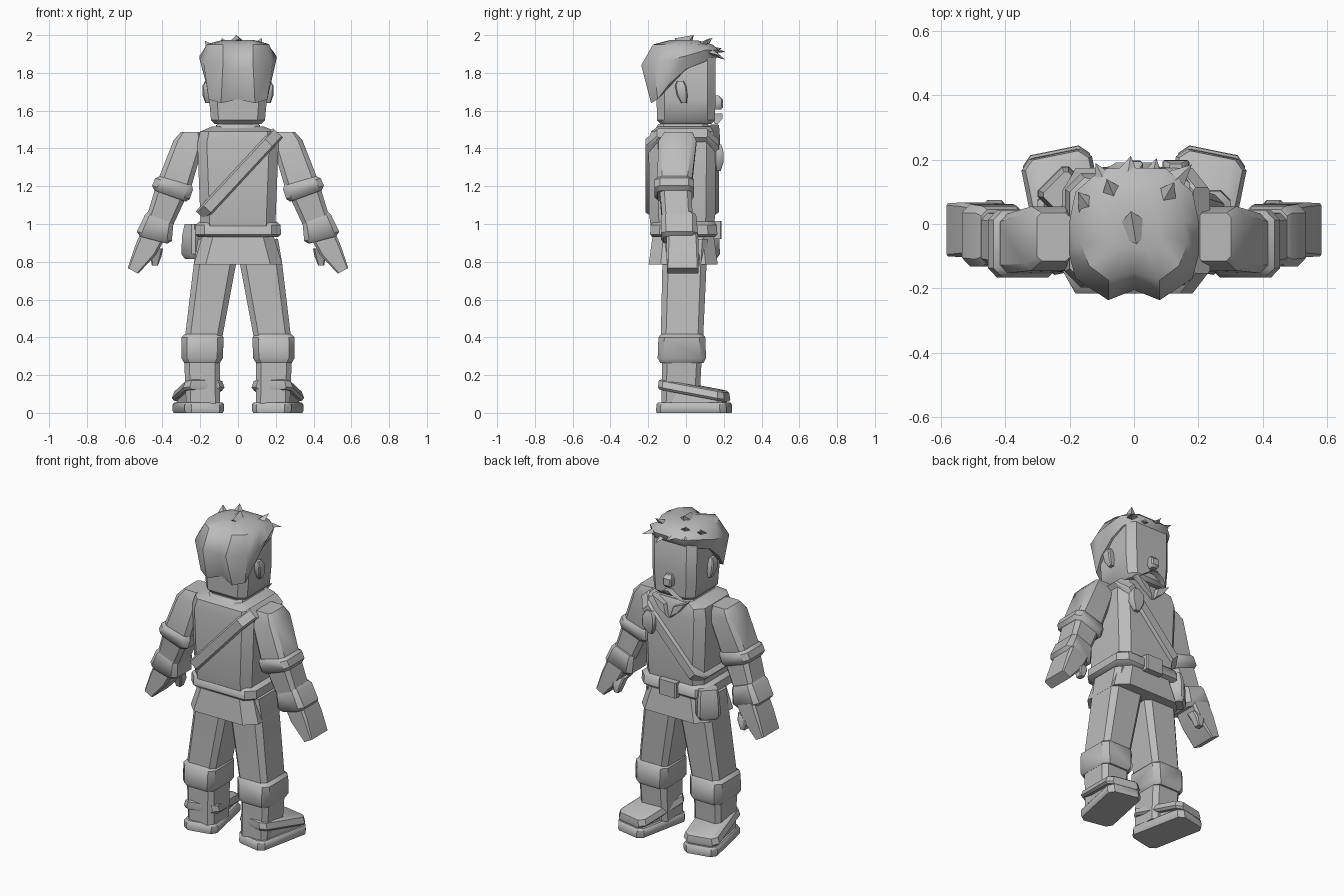
import bpy, bmesh, math
from mathutils import Vector, Matrix

grey = bpy.data.materials.new("plain_grey")
grey.diffuse_color = (0.5, 0.5, 0.5, 1)


def finish(name, bm, angle=38):
    bmesh.ops.recalc_face_normals(bm, faces=bm.faces)
    me = bpy.data.meshes.new(name)
    bm.to_mesh(me)
    bm.free()
    me.materials.append(grey)
    me.shade_smooth()
    me.set_sharp_from_angle(angle=math.radians(angle))
    ob = bpy.data.objects.new(name, me)
    bpy.context.collection.objects.link(ob)
    return ob


def skin(name, rings, cap_top=True, cap_end=True, angle=38):
    """Join rings of equal point count into a closed skin."""
    bm = bmesh.new()
    vs = [[bm.verts.new(p) for p in r] for r in rings]
    n = len(vs[0])
    for a, b in zip(vs, vs[1:]):
        for i in range(n):
            j = (i + 1) % n
            bm.faces.new((a[i], a[j], b[j], b[i]))
    if cap_top:
        bm.faces.new(vs[0])
    if cap_end:
        bm.faces.new(vs[-1])
    return finish(name, bm, angle)


def section(x, y, z, hx, hy, tilt=0, yaw=0, pitch=0, cut=0.28):
    """Rectangle with cut corners, as eight points."""
    c = cut * min(hx, hy)
    pts = [(hx, hy - c), (hx - c, hy), (c - hx, hy), (-hx, hy - c),
           (-hx, c - hy), (c - hx, -hy), (hx - c, -hy), (hx, c - hy)]
    m = (Matrix.Rotation(math.radians(yaw), 3, 'Z')
         @ Matrix.Rotation(math.radians(-tilt), 3, 'Y')
         @ Matrix.Rotation(math.radians(pitch), 3, 'X'))
    return [Vector((x, y, z)) + m @ Vector((px, py, 0)) for px, py in pts]


def loft(name, stations, side=1, cut=0.28, angle=38):
    rings = [section(*s, cut=cut) for s in stations]
    return skin(name, [[(p.x * side, p.y, p.z) for p in r] for r in rings], angle=angle)


def spike(name, base, tip, w, d):
    """Hair tuft: four-sided tapering point."""
    b, t = Vector(base), Vector(tip)
    ax = (t - b).normalized()
    u = ax.cross(Vector((0, 0, 1)) if abs(ax.z) < .8 else Vector((0, 1, 0))).normalized()
    v = ax.cross(u)
    bm = bmesh.new()
    r = [bm.verts.new(b + q) for q in (u * w, v * d, -u * w, -v * d)]
    top = bm.verts.new(t)
    bm.faces.new(r)
    for i in range(4):
        bm.faces.new((r[i], r[(i + 1) % 4], top))
    return finish(name, bm, 20)


# Torso, neck and collar
loft("torso", [(0, -.02, .97, .195, .165), (0, -.02, 1.05, .2, .175),
               (0, -.02, 1.43, .215, .178), (0, -.02, 1.49, .2, .165),
               (0, -.01, 1.515, .14, .14)])
loft("neck", [(0, -.01, 1.48, .09, .09), (0, -.01, 1.56, .09, .09)])
loft("collar", [(0, -.015, 1.50, .125, .15), (0, -.015, 1.53, .11, .13)])
for s in (1, -1):
    loft("collar_flap", [(.075, .15, 1.505, .05, .025, 25), (.04, .16, 1.44, .035, .02, 35),
                         (.01, .155, 1.41, .008, .012, 35)], s)

# Shoulder strap looping round the torso
along = Vector((.68, 0, .733))
across = Vector((-.733, 0, .68))
mid = Vector((.0, -.02, 1.255))
loop = [(-.29, .13), (-.24, .188), (.24, .188), (.31, .13),
        (.31, -.13), (.24, -.19), (-.24, -.19), (-.29, -.13)]
skin("shoulder_strap", [[mid + along * u + Vector((0, y * k, 0)) + across * w for u, y in loop]
                        for w, k in ((-.036, .95), (-.026, 1.03), (.026, 1.03), (.036, .95))])
loft("strap_clasp", [(.13, .172, 1.42, .02, .015), (.13, .175, 1.39, .04, .022),
                     (.13, .175, 1.33, .042, .024), (.125, .172, 1.28, .015, .012)])

# Belt, skirt, buckle and pouches
loft("belt", [(0, -.012, .93, .21, .165), (0, -.012, .945, .228, .178),
              (0, -.012, .995, .225, .175), (0, -.012, 1.012, .205, .16)])
loft("skirt", [(0, -.015, .95, .185, .16), (0, -.015, .785, .235, .183)], cut=.35)
loft("buckle", [(0, .165, .92, .06, .024), (0, .165, 1.015, .06, .024)])
loft("side_pouch", [(-.225, .105, .815, .05, .04, 0, 45), (-.225, .105, .84, .068, .052, 0, 45),
                    (-.225, .105, .94, .065, .05, 0, 45), (-.225, .105, 1.0, .055, .035, 0, 45)])

for s in (1, -1):
    # Arms
    loft("upper_arm", [(.25, -.04, 1.487, .052, .075), (.262, -.045, 1.43, .08, .1, 10),
                       (.34, -.062, 1.20, .09, .092, 20)], s)
    loft("elbow_cuff", [(.33, -.062, 1.228, .09, .092, 16), (.338, -.062, 1.212, .104, .104, 17),
                        (.355, -.062, 1.168, .106, .104, 20), (.36, -.06, 1.148, .088, .09, 20)], s)
    loft("forearm", [(.355, -.055, 1.17, .085, .085, 20), (.42, -.045, 1.0, .072, .08, 23)], s)
    loft("wrist_cuff", [(.41, -.038, 1.04, .07, .083, 21), (.418, -.038, 1.02, .08, .094, 21),
                        (.443, -.035, .935, .096, .097, 15), (.447, -.035, .915, .075, .085, 15)], s)
    loft("hand", [(.45, -.02, .94, .065, .083, 20), (.49, -.018, .86, .06, .085, 25),
                  (.556, -.018, .752, .031, .083, 28)], s, cut=.2)
    loft("thumb", [(.425, .025, .87, .028, .03), (.435, .045, .83, .03, .03),
                   (.44, .05, .78, .016, .02)], s)

    # Legs and boots
    loft("leg", [(.112, -.005, .92, .1, .12), (.122, -.008, .79, .112, .117),
                 (.185, -.022, .38, .098, .112)], s)
    loft("knee_cuff", [(.185, -.022, .418, .095, .11), (.188, -.022, .40, .112, .124),
                       (.19, -.022, .29, .11, .128), (.19, -.022, .265, .095, .115)], s)
    loft("shin", [(.19, -.022, .28, .095, .105), (.185, -.03, .05, .09, .1)], s)
    loft("sole", [(.21, .043, 0, .1, .188, 0, -11.5), (.21, .043, .012, .106, .19, 0, -11.5),
                  (.21, .043, .045, .106, .188, 0, -11.5), (.21, .043, .056, .098, .18, 0, -11.5)], s)
    loft("boot_toe", [(.215, .05, .05, .085, .16, 0, -11.5),
                      (.213, .045, .115, .08, .16, 0, -11.5, -10)], s)
    loft("boot_band", [(.211, .043, .092, .1, .178, 0, -11.5, -10.5),
                       (.211, .043, .105, .112, .182, 0, -11.5, -10.5),
                       (.21, .042, .14, .1, .178, 0, -11.5, -10.5),
                       (.21, .042, .148, .085, .165, 0, -11.5, -10.5)], s)

    # Ears
    loft("ear", [(.155, -.01, 1.64, .018, .014), (.163, -.02, 1.68, .024, .028),
                 (.165, -.028, 1.73, .024, .03), (.16, -.03, 1.757, .015, .018)], s)

# Head and face
loft("head", [(0, 0, 1.53, .125, .135), (0, 0, 1.55, .143, .153), (0, 0, 1.66, .153, .156),
              (0, 0, 1.88, .155, .156), (0, 0, 1.93, .13, .13)])
loft("nose", [(0, .165, 1.605, .018, .02), (0, .17, 1.62, .028, .027),
              (0, .17, 1.66, .028, .025), (0, .16, 1.68, .018, .015)])
for s in (1, -1):
    loft("moustache", [(-.004, .168, 1.585, .018, .024), (.04, .17, 1.565, .024, .022, -30),
                       (.085, .16, 1.535, .008, .01, -40)], s)

# Hair cap: rim, widest ring and crown, given for one half and mirrored
half = [
    [(0, -.155, 1.66), (.09, -.185, 1.64), (.155, -.15, 1.66), (.168, -.09, 1.74),
     (.166, 0, 1.82), (.165, .1, 1.86), (.1, .162, 1.88), (0, .162, 1.88)],
    [(0, -.205, 1.82), (.08, -.237, 1.84), (.182, -.17, 1.85), (.203, -.09, 1.87),
     (.203, 0, 1.89), (.182, .1, 1.92), (.1, .172, 1.92), (0, .175, 1.92)],
    [(0, -.15, 1.94), (.08, -.175, 1.95), (.14, -.13, 1.95), (.165, -.06, 1.95),
     (.155, .02, 1.955), (.13, .1, 1.95), (.08, .14, 1.95), (0, .14, 1.95)],
    [(0, -.07, 1.97), (.04, -.08, 1.975), (.07, -.06, 1.975), (.08, -.03, 1.975),
     (.08, .01, 1.975), (.07, .05, 1.97), (.04, .07, 1.97), (0, .07, 1.97)]]
skin("hair", [h + [(-x, y, z) for x, y, z in h[-2:0:-1]] for h in half], angle=45)

# Hair tufts along the crown and fringe
for base, tip, w, d in [
        ((0, -.02, 1.94), (-.01, .04, 2.0), .07, .06),
        ((-.06, .08, 1.93), (-.085, .14, 1.985), .05, .03),
        ((.09, .07, 1.93), (.125, .13, 1.985), .05, .03),
        ((-.13, .04, 1.92), (-.175, .1, 1.97), .05, .03),
        ((.1, .11, 1.92), (.18, .185, 1.89), .055, .025),
        ((-.03, .1, 1.93), (-.01, .212, 1.91), .07, .025),
        ((-.08, .11, 1.92), (-.12, .19, 1.93), .05, .025),
        ((.05, .12, 1.92), (.07, .205, 1.87), .05, .025)]:
    spike("hair_tuft", base, tip, w, d)
